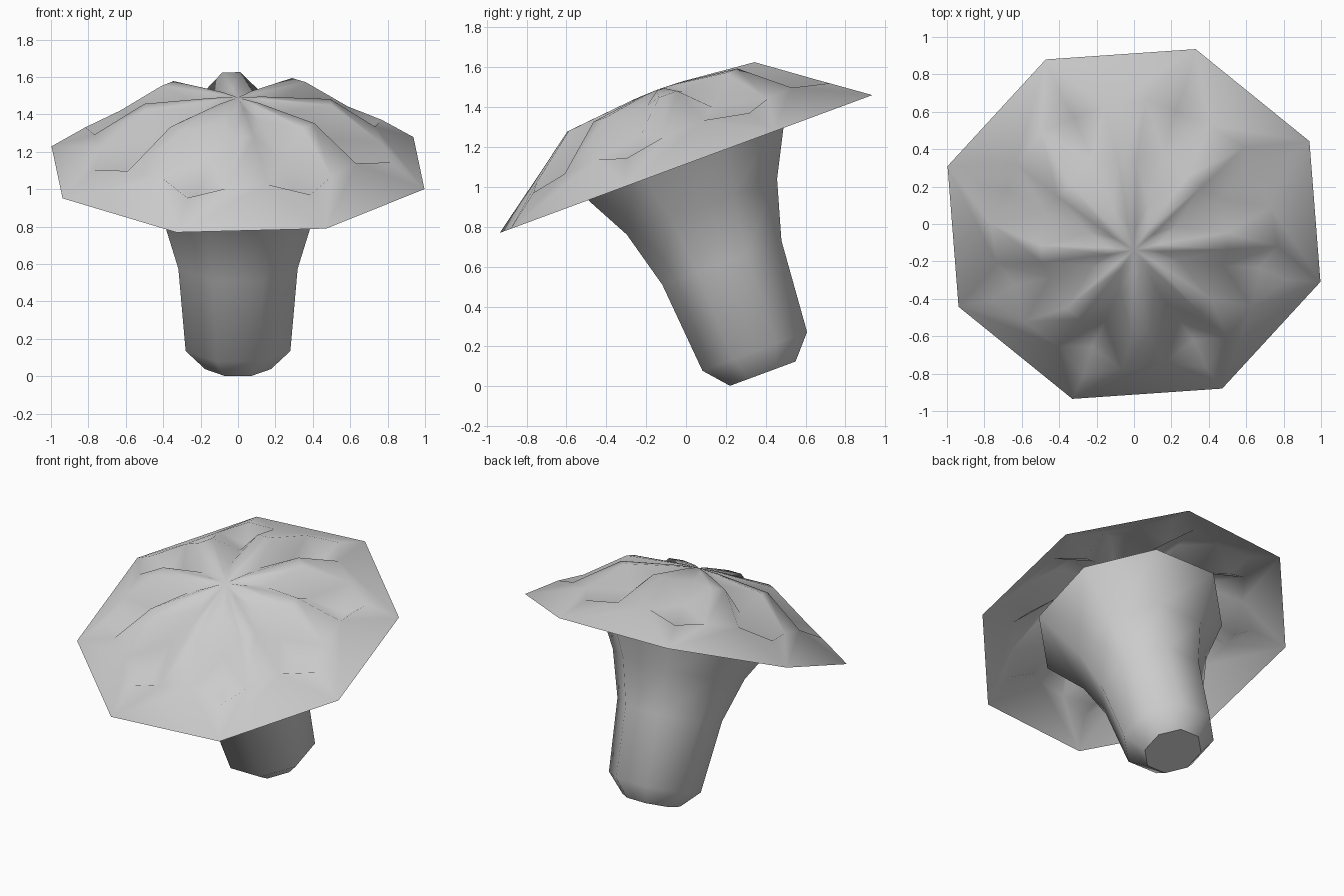
import bpy, bmesh
from math import radians, sin, cos
from mathutils import Matrix, Vector

cube = bpy.data.objects.get("Cube")
if cube:
    bpy.data.objects.remove(cube, do_unlink=True)

TILT = Matrix.Rotation(radians(20.3), 4, 'X')
SIDES = 8

grey = bpy.data.materials.new("plain grey")
grey.use_nodes = True
grey.diffuse_color = (0.6, 0.6, 0.6, 1)
grey.node_tree.nodes["Principled BSDF"].inputs["Base Color"].default_value = (0.6, 0.6, 0.6, 1)


def finish(name, bm):
    bmesh.ops.recalc_face_normals(bm, faces=bm.faces)
    mesh = bpy.data.meshes.new(name)
    bm.to_mesh(mesh)
    bm.free()
    mesh.materials.append(grey)
    obj = bpy.data.objects.new(name, mesh)
    bpy.context.collection.objects.link(obj)
    return obj


def polar(angle, radius, height=0):
    a = radians(angle)
    return Vector((radius * cos(a), radius * sin(a), height))


# Cap: eight dented panels between narrow ribs, point = (angle offset, radius, height)
PANEL = {
    "rim": (0, 1.05, 0),
    "lip": (0, 0.86, 0.13),
    "lip_r": (-14.5, 0.75, 0.175),
    "lip_l": (13.5, 0.77, 0.165),
    "rib_r": (-17, 0.5, 0.36),
    "rib_l": (17, 0.5, 0.36),
    "top_r": (-14, 0.13, 0.395),
    "top_l": (14, 0.13, 0.395),
    "floor_out": (0, 0.71, 0.07),
    "floor_mid": (0, 0.5, 0.22),
    "floor_in": (0, 0.25, 0.345),
}

cap_frame = Matrix.Translation((0, 0, 1.115)) @ TILT
bm = bmesh.new()
apex = bm.verts.new(cap_frame @ Vector((0, 0, 0.4)))
panels = []
for k in range(SIDES):
    base = -18.3 + 45 * k
    panels.append({n: bm.verts.new(cap_frame @ polar(base + a, r, h))
                   for n, (a, r, h) in PANEL.items()})
for k in range(SIDES):
    p, q = panels[k], panels[(k + 1) % SIDES]
    faces = [
        # brim
        (p["rim"], p["lip_l"], p["lip"]),
        (p["rim"], p["lip"], p["lip_r"]),
        (p["rim"], q["rim"], q["lip_r"], p["lip_l"]),
        # rib shared with the next panel
        (p["lip_l"], q["lip_r"], q["rib_r"], p["rib_l"]),
        (p["rib_l"], q["rib_r"], q["top_r"], p["top_l"]),
        (p["top_l"], q["top_r"], apex),
    ]
    # both walls of the dent
    for s in ("_l", "_r"):
        lip, rib, top = p["lip" + s], p["rib" + s], p["top" + s]
        faces += [
            (p["lip"], lip, p["floor_out"]),
            (lip, rib, p["floor_mid"], p["floor_out"]),
            (rib, top, p["floor_in"], p["floor_mid"]),
            (top, apex, p["floor_in"]),
        ]
    for corners in faces:
        bm.faces.new(corners).smooth = True
cap = finish("cap", bm)
# The open sheet must face upwards
if sum(f.normal.z for f in cap.data.polygons) < 0:
    cap.data.flip_normals()

# Stem: tilted octagonal rings (y, z, radius), from foot to flared top
RINGS = [(0.385, 0.063, 0.19), (0.345, 0.175, 0.303), (0.18, 0.62, 0.345),
         (0.08, 0.90, 0.435), (-0.035, 1.205, 0.62)]
bm = bmesh.new()
rings = []
for y, z, radius in RINGS:
    frame = Matrix.Translation((0, y, z)) @ TILT
    rings.append([bm.verts.new(frame @ polar(22.5 + 45 * k, radius)) for k in range(SIDES)])
for low, high in zip(rings, rings[1:]):
    for k in range(SIDES):
        n = (k + 1) % SIDES
        bm.faces.new((low[k], low[n], high[n], high[k])).smooth = True
# Flat foot
bm.faces.new(rings[0][::-1]).smooth = False
stem = finish("stem", bm)
if stem.data.polygons[-1].normal.z > 0:
    stem.data.flip_normals()
